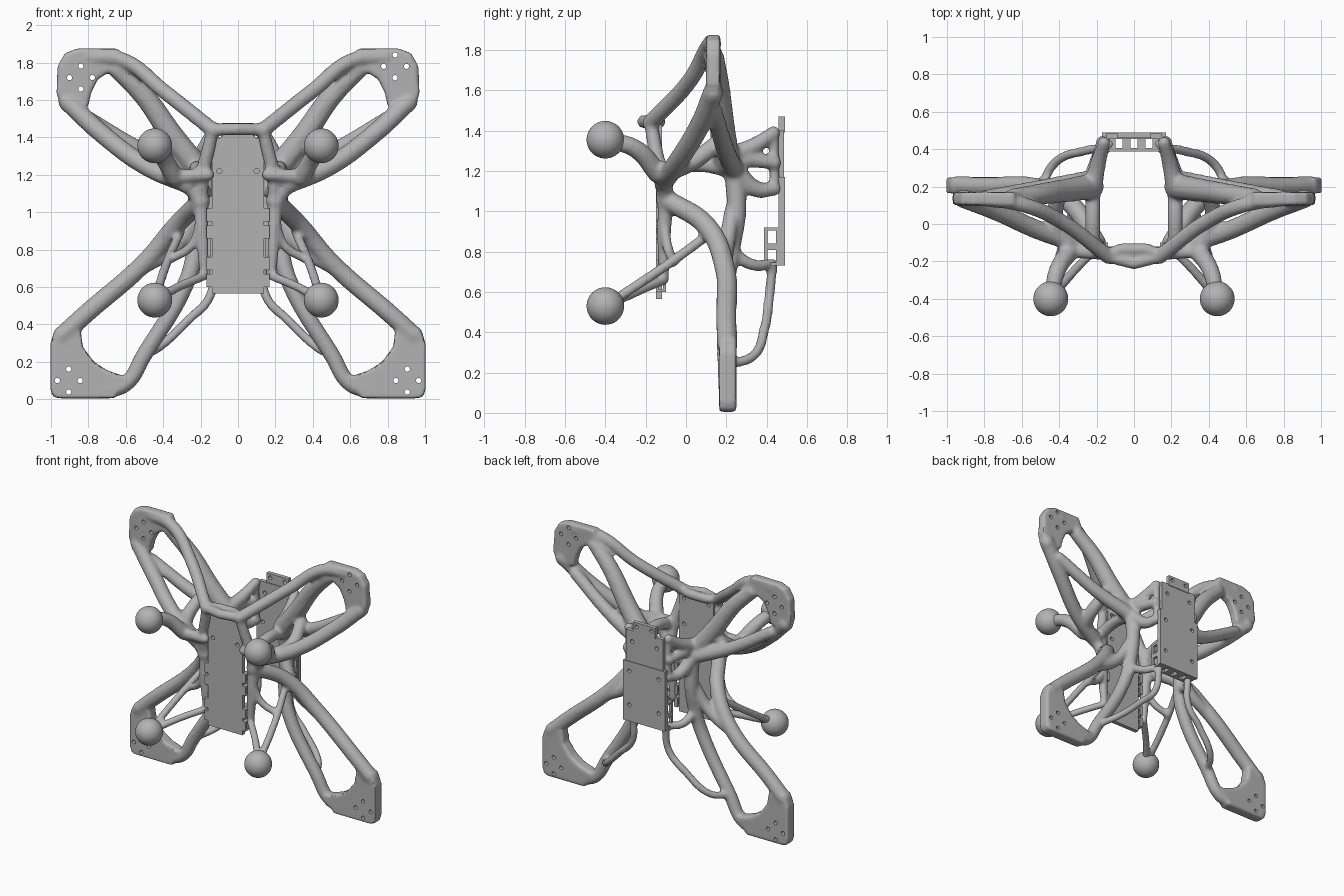
import bpy, bmesh, math
from mathutils import Vector, Matrix

if "Cube" in bpy.data.objects:
    bpy.data.objects.remove(bpy.data.objects["Cube"])

SIDES = (("left", 1), ("right", -1))
THICK, MEDIUM, SLIM, THIN = .052, .042, .034, .026

grey = bpy.data.materials.new("plain grey")
grey.use_nodes = True
grey.diffuse_color = (.45, .45, .45, 1)
grey.node_tree.nodes["Principled BSDF"].inputs["Base Color"].default_value = grey.diffuse_color


def make(name, bm):
    """Turn a bmesh into a grey object."""
    bmesh.ops.recalc_face_normals(bm, faces=bm.faces)
    mesh = bpy.data.meshes.new(name)
    bm.to_mesh(mesh)
    bm.free()
    mesh.materials.append(grey)
    part = bpy.data.objects.new(name, mesh)
    bpy.context.collection.objects.link(part)
    return part


def box(bm, x, y, z):
    low, high = (Vector(corner) for corner in zip(x, y, z))
    size = Matrix.Diagonal(high - low).to_4x4()
    bmesh.ops.create_cube(bm, size=1, matrix=Matrix.Translation((low + high) / 2) @ size)


def window_frame(bm, x, y, z, rim):
    """Upright rectangular frame with one opening, seen from the side."""
    bottom, top = z
    near, far = y
    box(bm, x, y, (bottom, bottom + rim))
    box(bm, x, y, (top - rim, top))
    box(bm, x, (near, near + rim), (bottom + rim, top - rim))
    box(bm, x, (far - rim, far), (bottom + rim, top - rim))


def ball(bm, centre, radius, detail):
    bmesh.ops.create_uvsphere(bm, u_segments=2 * detail, v_segments=detail, radius=radius,
                              matrix=Matrix.Translation(centre))


def bake(part):
    """Apply the modifiers of a part."""
    depsgraph = bpy.context.evaluated_depsgraph_get()
    mesh = bpy.data.meshes.new_from_object(part.evaluated_get(depsgraph))
    part.modifiers.clear()
    part.data = mesh
    mesh.materials.clear()
    mesh.materials.append(grey)


def bore(part, spots):
    """Drill bolt holes from front to back."""
    bm = bmesh.new()
    for x, z in spots:
        place = Matrix.Translation((x, .15, z)) @ Matrix.Rotation(math.pi / 2, 4, 'X')
        bmesh.ops.create_cone(bm, cap_ends=True, segments=16, radius1=.014, radius2=.014,
                              depth=1, matrix=place)
    cutter = make("hole_cutter", bm)
    cutter.hide_render = True
    holes = part.modifiers.new("holes", 'BOOLEAN')
    holes.operation, holes.solver, holes.object = 'DIFFERENCE', 'EXACT', cutter
    bake(part)
    bpy.data.objects.remove(cutter)


def plate(name, half_width, y, z, bolt_x, bolt_heights):
    bm = bmesh.new()
    box(bm, (-half_width, half_width), y, z)
    bore(make(name, bm), [(side * bolt_x, h) for _, side in SIDES for h in bolt_heights])


def smooth(part):
    bpy.ops.object.select_all(action='DESELECT')
    part.select_set(True)
    bpy.context.view_layer.objects.active = part
    bpy.ops.object.shade_smooth_by_angle(angle=math.radians(40))


# Round struts, drawn as curves on both sides
curve = bpy.data.curves.new("strut_guide", 'CURVE')
curve.dimensions = '3D'
curve.bevel_depth = 1
curve.bevel_resolution = 3
curve.use_fill_caps = True
frame_bm = bmesh.new()


def strut(start_radius, end_radius, *points):
    for _, side in SIDES:
        spline = curve.splines.new('BEZIER')
        spline.bezier_points.add(len(points) - 1)
        for i, (knot, (x, y, z)) in enumerate(zip(spline.bezier_points, points)):
            t = i / (len(points) - 1)
            knot.co = (side * x, y, z)
            knot.radius = start_radius + t * (end_radius - start_radius)
            knot.handle_left_type = knot.handle_right_type = 'AUTO'
        for knot in (spline.bezier_points[0], spline.bezier_points[-1]):
            ball(frame_bm, knot.co, knot.radius, 8)


# Joints of the left half
arm_top = (.8, .135, 1.83)
arm_fork = (.64, .14, 1.76)
arm_corner = (.91, .135, 1.59)
bracket = (.135, -.175, 1.44)
shoulder = (.27, -.11, 1.15)
hip = (.2, -.1, 1.06)
spine = (.22, .24, 1.2)
waist = (.23, .22, .8)
shin = (.5, .2, .24)
elbow = (.34, -.14, 1.19)
clip_foot = (.18, -.11, .66)
back_top = (.16, .435, 1.39)
back_middle = (.16, .44, 1.11)
back_foot = (.13, .43, .74)
upper_ball = (.445, -.4, 1.355)
lower_ball = (.445, -.4, .53)

# Upper arm: top, middle and low beams, rear edge of the web
strut(MEDIUM, MEDIUM, arm_top, (.62, .11, 1.815), (.4, .02, 1.65), bracket)
strut(THICK, .07, arm_fork, (.5, .16, 1.62), (.36, .18, 1.42), (.23, .2, 1.25))
strut(THICK, THICK, arm_corner, (.74, .07, 1.43), (.48, -.045, 1.24), shoulder)
strut(MEDIUM, THICK, (.8, .14, 1.5), (.5, .19, 1.32), spine)

# Lower arm: outer and inner beams, cross link, rear brace
strut(THICK, THICK, (.94, .205, .34), (.82, .2, .45), (.5, .19, .73), (.33, .1, .93), hip)
strut(MEDIUM, THICK, (.72, .205, .05), (.61, .205, .075), shin, (.27, .2, .64), waist,
      (.22, .25, 1), spine)
strut(MEDIUM, MEDIUM, (.52, .19, .7), (.33, .2, .82), (.22, .23, 1))
strut(THIN, THIN, shin, (.42, .33, .28), (.27, .39, .42), (.15, .41, .55), back_foot)

# Body side: front post, side rail, clip rail and its brace
strut(SLIM, MEDIUM, bracket, (.155, -.16, 1.35), (.19, -.13, 1.2), hip)
strut(MEDIUM, MEDIUM, (.22, -.12, 1.2), (.22, .06, 1.235), spine)
strut(MEDIUM, MEDIUM, shoulder, hip)
strut(MEDIUM, THIN, hip, (.19, -.11, .85), clip_foot)
strut(THIN, THIN, (.2, -.11, .95), (.25, -.09, .82), (.36, -.06, .75))

# Back plate mounts
strut(THICK, SLIM, (.22, .2, 1.27), (.19, .33, 1.32), back_top)
strut(MEDIUM, SLIM, (.2, .3, 1.26), (.17, .44, 1.24))
strut(THICK, SLIM, spine, (.19, .35, 1.11), back_middle)
strut(THIN, THIN, back_middle, back_top)
strut(SLIM, THIN, waist, (.2, .33, .735), back_foot)

# Ball arms
strut(SLIM, MEDIUM, (.16, -.16, 1.2), elbow)
strut(THICK, MEDIUM, elbow, (.41, -.25, 1.31), upper_ball)
strut(THICK, MEDIUM, elbow, (.42, .02, 1.24), (.4, .17, 1.35))
strut(THIN, THIN, lower_ball, (.38, -.1, .73), (.31, .12, .89))
strut(THIN, THIN, lower_ball, (.32, -.25, .6), clip_foot)

# Top bracket: two bars with a slot between them
strut(SLIM, SLIM, bracket, (0, -.21, 1.445))
strut(SLIM, SLIM, bracket, (.08, -.14, 1.445), (0, -.135, 1.445))

# Turn the struts into tubes
guide = bpy.data.objects.new("strut_guide", curve)
bpy.context.collection.objects.link(guide)
tubes = bpy.data.meshes.new_from_object(
    guide.evaluated_get(bpy.context.evaluated_depsgraph_get()))
frame_bm.from_mesh(tubes)
bpy.data.objects.remove(guide)
bpy.data.meshes.remove(tubes)
bmesh.ops.remove_doubles(frame_bm, verts=frame_bm.verts, dist=.0002)

# Flat motor pads with rounded outlines
upper_pad = ((.64, 1.875), (.86, 1.875), (.925, 1.85), (.965, 1.78), (.97, 1.63), (.93, 1.54),
             (.8, 1.57), (.785, 1.64), (.75, 1.71), (.68, 1.755), (.6, 1.77))
lower_pad = ((.66, .005), (.96, .005), (.99, .015), (1.003, .05), (1.003, .3), (.97, .38),
             (.84, .36), (.83, .28), (.77, .2), (.7, .155), (.6, .12))
for outline, front, depth in ((upper_pad, .1, .07), (lower_pad, .165, .085)):
    for _, side in SIDES:
        face = frame_bm.faces.new([frame_bm.verts.new((side * x, front, z)) for x, z in outline])
        grown = bmesh.ops.extrude_face_region(frame_bm, geom=[face])["geom"]
        bmesh.ops.translate(frame_bm, vec=(0, depth, 0),
                            verts=[v for v in grown if isinstance(v, bmesh.types.BMVert)])

# Blend everything into one organic frame and drill the pads
frame = make("organic_frame", frame_bm)
blend = frame.modifiers.new("blend", 'REMESH')
blend.mode, blend.voxel_size = 'VOXEL', .011
soften = frame.modifiers.new("soften", 'SMOOTH')
soften.factor, soften.iterations = .5, 8
bake(frame)
centres = ((.84, 1.78), (-.84, 1.72), (.905, .1), (-.905, .1))
offsets = [(.061 * math.cos(q * math.pi / 2), .061 * math.sin(q * math.pi / 2)) for q in range(4)]
bore(frame, [(x + dx, z + dz) for x, z in centres for dx, dz in offsets])
smooth(frame)

# Marker balls
for level, (x, y, z) in (("upper", upper_ball), ("lower", lower_ball)):
    for name, side in SIDES:
        bm = bmesh.new()
        ball(bm, (side * x, y, z), .093, 24)
        smooth(make(f"{level}_{name}_ball", bm))

# Front plate, and back plate in three widths
plate("front_plate", .14, (-.15, -.12), (.565, 1.43), .1, (1.22, 1.41))
plate("back_plate_lower", .17, (.46, .49), (.73, 1.17), .12, (.85, 1.1))
plate("back_plate_upper", .15, (.455, .485), (1.15, 1.4), .1, (1.32,))
plate("back_plate_tab", .09, (.46, .49), (1.39, 1.47), .06, (1.44,))

# Windowed clips on the front plate and rails on the back plate
clips, rails = bmesh.new(), bmesh.new()
for _, side in SIDES:
    for z in (.6, .69, .86, .95):
        window_frame(clips, sorted((side * .14, side * .168)), (-.15, -.1), (z, z + .07), .014)
    for z in (.73, .825):
        window_frame(rails, sorted((side * .145, side * .165)), (.388, .462), (z, z + .095), .016)

# Foot of the back plate with three gaps
box(rails, (-.145, .145), (.388, .405), (.73, .755))
for x in (-.12, -.04, .04, .12):
    box(rails, (x - .022, x + .022), (.405, .462), (.73, .755))
make("front_plate_clips", clips)
make("back_rails", rails)
